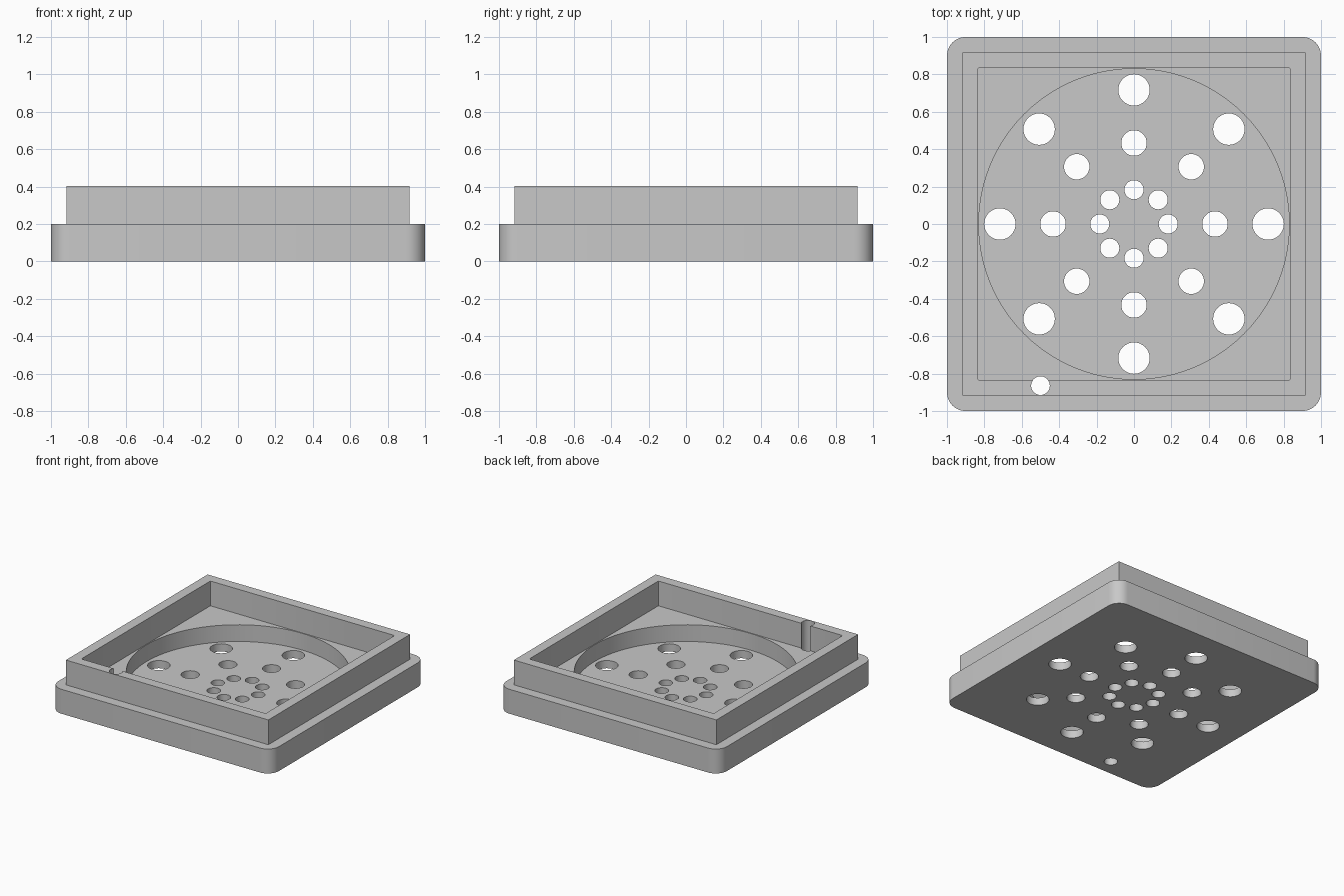
import bpy
import bmesh
from math import cos, sin, pi, radians

cube = bpy.data.objects.get("Cube")
if cube:
    bpy.data.objects.remove(cube, do_unlink=True)

grey = bpy.data.materials.new("plain grey")
grey.use_nodes = True
grey.diffuse_color = (0.58, 0.58, 0.58, 1)
grey.node_tree.nodes["Principled BSDF"].inputs["Base Color"].default_value = grey.diffuse_color


def prism(name, outline, z0, z1):
    """Closed solid from a counter-clockwise outline."""
    bm = bmesh.new()
    face = bm.faces.new([bm.verts.new((x, y, z0)) for x, y in outline])
    top = bmesh.ops.extrude_face_region(bm, geom=[face])["geom"]
    verts = [v for v in top if isinstance(v, bmesh.types.BMVert)]
    bmesh.ops.translate(bm, verts=verts, vec=(0, 0, z1 - z0))
    bmesh.ops.recalc_face_normals(bm, faces=bm.faces)
    mesh = bpy.data.meshes.new(name)
    bm.to_mesh(mesh)
    bm.free()
    mesh.materials.append(grey)
    obj = bpy.data.objects.new(name, mesh)
    bpy.context.collection.objects.link(obj)
    return obj


def circle(r, x=0, y=0, n=32):
    return [(x + r * cos(2 * pi * i / n), y + r * sin(2 * pi * i / n)) for i in range(n)]


def square(half, r=0, steps=8):
    """Square outline, with rounded corners when r is set."""
    if not r:
        return [(-half, -half), (half, -half), (half, half), (-half, half)]
    pts = []
    for q, (sx, sy) in enumerate([(1, 1), (-1, 1), (-1, -1), (1, -1)]):
        for i in range(steps + 1):
            a = (q + i / steps) * pi / 2
            pts.append((sx * (half - r) + r * cos(a), sy * (half - r) + r * sin(a)))
    return pts


# Rounded base plate with a raised square rim
cover = prism("vented_cover", square(1, 0.1), 0, 0.2)
steps = [("UNION", prism("rim_block", square(0.917), 0.1, 0.403))]

# Square cavity and round recess in its floor
steps.append(("DIFFERENCE", prism("cavity_cutter", square(0.835, 0.01, 2), 0.2, 0.6)))
steps.append(("DIFFERENCE", prism("recess_cutter", circle(0.83, n=96), 0.063, 0.3)))

# Three rings of vent holes
for ring, r in [(0.183, 0.051), (0.433, 0.068), (0.717, 0.084)]:
    for k in range(8):
        a = k * pi / 4
        hole = prism("vent_cutter", circle(r, ring * cos(a), ring * sin(a)), -0.1, 0.15)
        steps.append(("DIFFERENCE", hole))

# Cable channel through the front wall
steps.append(("DIFFERENCE", prism("cable_cutter", circle(0.05, -0.5, -0.864), -0.1, 0.6)))

for operation, tool in steps:
    mod = cover.modifiers.new(tool.name, "BOOLEAN")
    mod.operation = operation
    mod.object = tool
    mod.solver = "EXACT"

# Bake the cuts, then drop the cutters
graph = bpy.context.evaluated_depsgraph_get()
baked = bpy.data.meshes.new_from_object(cover.evaluated_get(graph))
cover.modifiers.clear()
cover.data = baked
baked.name = "vented_cover"
baked.materials.clear()
baked.materials.append(grey)
for poly in baked.polygons:
    poly.material_index = 0
for _, tool in steps:
    bpy.data.objects.remove(tool, do_unlink=True)

bpy.ops.object.select_all(action="DESELECT")
cover.select_set(True)
bpy.context.view_layer.objects.active = cover
bpy.ops.object.shade_smooth_by_angle(angle=radians(30))
